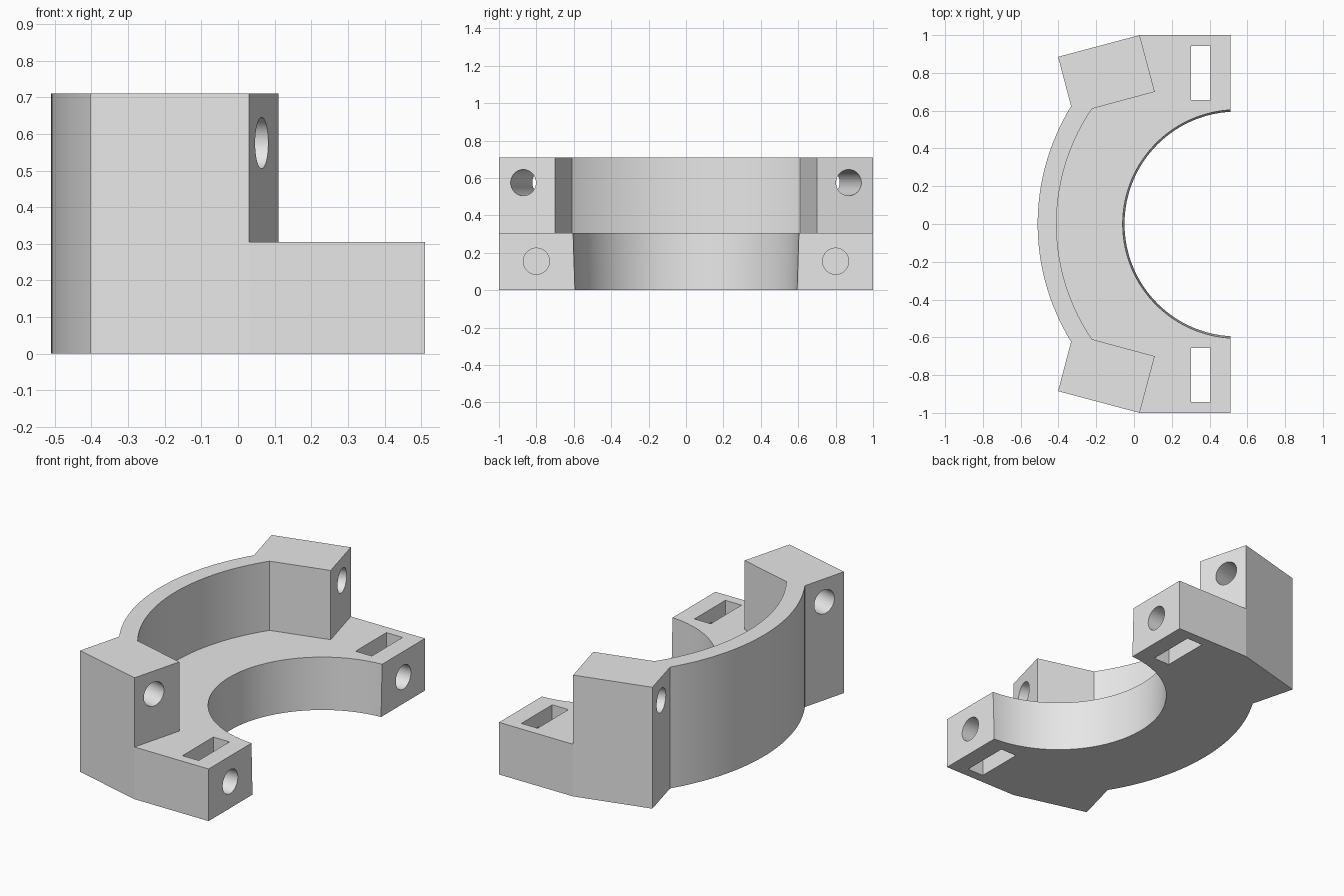
import bpy, bmesh
from math import sin, cos, asin, radians
from mathutils import Matrix, Vector

cube = bpy.data.objects.get("Cube")
if cube:
    bpy.data.objects.remove(cube, do_unlink=True)

HEIGHT, LEDGE, ARC_X = 0.71, 0.305, 0.675

grey = bpy.data.materials.new("light grey")
grey.use_nodes = True
grey.diffuse_color = (0.8, 0.8, 0.8, 1)
grey.node_tree.nodes["Principled BSDF"].inputs["Base Color"].default_value = (0.8, 0.8, 0.8, 1)


def finish(name, bm):
    bmesh.ops.recalc_face_normals(bm, faces=bm.faces[:])
    mesh = bpy.data.meshes.new(name)
    bm.to_mesh(mesh)
    bm.free()
    mesh.materials.append(grey)
    obj = bpy.data.objects.new(name, mesh)
    bpy.context.collection.objects.link(obj)
    return obj


def prism(name, half, z0, z1):
    """Extrude an outline given for its +y half and mirrored to -y."""
    outline = half + [(x, -y) for x, y in reversed(half) if y > 1e-6]
    bm = bmesh.new()
    face = bm.faces.new([bm.verts.new((x, y, z0)) for x, y in outline])
    top = bmesh.ops.extrude_face_region(bm, geom=[face])["geom"]
    bmesh.ops.translate(bm, vec=(0, 0, z1 - z0),
                        verts=[v for v in top if isinstance(v, bmesh.types.BMVert)])
    return finish(name, bm)


def arc(radius, y_end, steps=32):
    """Wall arc from y_end down to y = 0."""
    a = asin(y_end / radius)
    return [(ARC_X - radius * cos(a * (1 - i / steps)), radius * sin(a * (1 - i / steps)))
            for i in range(steps + 1)]


def rod(name, start, end, r1, r2, sides):
    """Round cutter between two points."""
    start, end = Vector(start), Vector(end)
    axis = end - start
    spin = axis.to_track_quat('Z', 'Y').to_matrix().to_4x4()
    bm = bmesh.new()
    bmesh.ops.create_cone(bm, cap_ends=True, segments=sides, radius1=r1, radius2=r2,
                          depth=axis.length,
                          matrix=Matrix.Translation((start + end) / 2) @ spin)
    return finish(name, bm)


def box(name, centre, size):
    bm = bmesh.new()
    bmesh.ops.create_cube(bm, size=1, matrix=Matrix.Translation(centre) @ Matrix.Diagonal((*size, 1)))
    return finish(name, bm)


# Clamp body with angled bosses and curved back wall
body = prism("clamp_half",
             [(0.51, 1), (0.03, 1), (-0.402, 0.885)] + arc(1.185, 0.623), 0, HEIGHT)

# Stepped recess above the ledge, and the slightly tapered bore
cutters = [
    prism("recess_cutter", [(0.8, 1.3), (-0.05, 1.3), (0.11, 0.7)] + arc(1.085, 0.61),
          LEDGE, HEIGHT + 0.2),
    rod("bore_cutter", (0.545, 0, -0.1), (0.545, 0, 0.8), 0.592, 0.621, 128),
]

# Nut slots, end screw holes and angled boss holes on both sides
slant = radians(15)
for side in (1, -1):
    cutters.append(box("slot_cutter", (0.353, side * 0.8, 0.15), (0.105, 0.285, 0.6)))
    cutters.append(rod("screw_cutter", (0.35, side * 0.8, 0.155), (0.7, side * 0.8, 0.155),
                       0.07, 0.07, 48))
    ends = [(0.065 + t * cos(slant), side * (0.87 + t * sin(slant)), 0.575) for t in (-0.7, 0.3)]
    cutters.append(rod("boss_hole_cutter", *ends, 0.07, 0.07, 48))

bpy.ops.object.select_all(action='DESELECT')
bpy.context.view_layer.objects.active = body
body.select_set(True)
for cutter in cutters:
    cutter.hide_render = True
    mod = body.modifiers.new("cut", 'BOOLEAN')
    mod.operation, mod.solver, mod.object = 'DIFFERENCE', 'EXACT', cutter
    bpy.ops.object.modifier_apply(modifier=mod.name)
    bpy.data.objects.remove(cutter, do_unlink=True)

bpy.ops.object.shade_smooth_by_angle(angle=radians(14))
